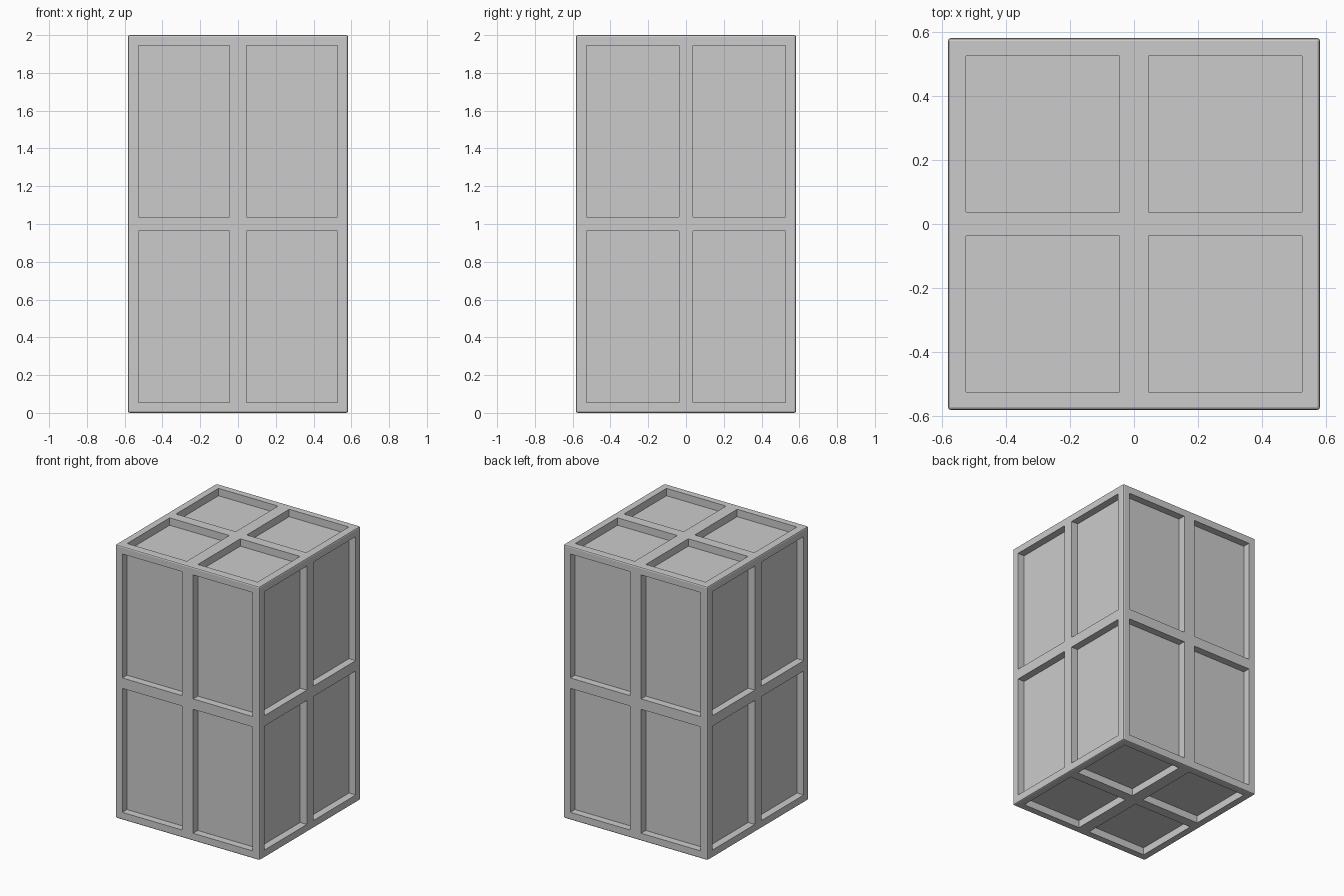
import bpy, bmesh
from mathutils import Matrix, Vector

if "Cube" in bpy.data.objects:
    bpy.data.objects.remove(bpy.data.objects["Cube"])

HALF = Vector((0.583, 0.583, 1.0))      # half size of the crate
INNER = Vector((0.527, 0.527, 0.944))   # outer limit of the pockets
BAR = Vector((0.045, 0.037, 0.038))     # half width of the middle bars
DEPTH = 0.054


def add_box(bm, lo, hi):
    size = hi - lo
    m = Matrix.Translation((lo + hi) / 2) @ Matrix.Diagonal((*size, 1))
    bmesh.ops.create_cube(bm, size=1, matrix=m)


def make_object(name, bm):
    mesh = bpy.data.meshes.new(name)
    bm.to_mesh(mesh)
    bm.free()
    ob = bpy.data.objects.new(name, mesh)
    ob.location.z = HALF.z
    bpy.context.collection.objects.link(ob)
    return ob


# Crate block with slightly eased outer edges
bm = bmesh.new()
add_box(bm, -HALF, HALF)
bmesh.ops.bevel(bm, geom=bm.edges[:], offset=0.01, segments=2,
                profile=0.5, affect='EDGES')
crate = make_object("crate", bm)

# Four recessed pockets on each of the six faces
bm = bmesh.new()
for axis in range(3):
    u, v = [i for i in range(3) if i != axis]
    for side in (-1, 1):
        for su in (-1, 1):
            for sv in (-1, 1):
                a, b = Vector(), Vector()
                a[axis], b[axis] = side * (HALF[axis] - DEPTH), side * (HALF[axis] + 0.1)
                a[u], b[u] = su * BAR[u], su * INNER[u]
                a[v], b[v] = sv * BAR[v], sv * INNER[v]
                lo = Vector(map(min, a, b))
                hi = Vector(map(max, a, b))
                add_box(bm, lo, hi)
cutter = make_object("pocket_cutter", bm)
cutter.hide_render = True

mod = crate.modifiers.new("pockets", 'BOOLEAN')
mod.operation = 'DIFFERENCE'
mod.solver = 'EXACT'
mod.use_self = True
mod.object = cutter

# Apply the cut and drop the helper
bpy.context.view_layer.objects.active = crate
crate.select_set(True)
bpy.ops.object.modifier_apply(modifier=mod.name)
bpy.data.objects.remove(cutter)
